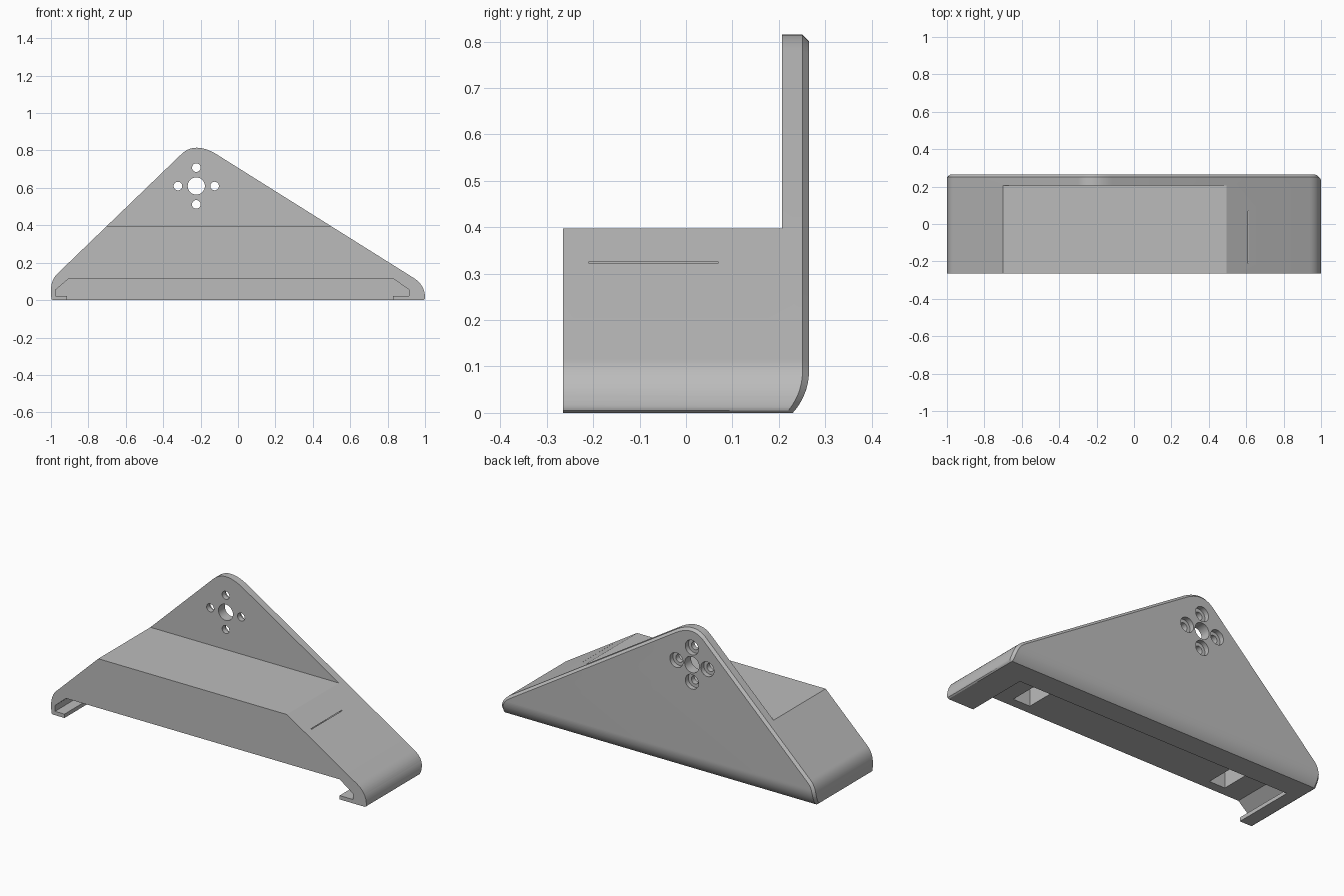
import bpy, bmesh, math
from mathutils import Vector

if "Cube" in bpy.data.objects:
    bpy.data.objects.remove(bpy.data.objects["Cube"], do_unlink=True)

FRONT, BACK, PLATE, CHAMFER = -0.265, 0.265, 0.207, 0.014

grey = bpy.data.materials.new("plain_grey")
grey.use_nodes = True
colour = (0.5, 0.5, 0.5, 1)
grey.diffuse_color = colour
grey.node_tree.nodes["Principled BSDF"].inputs["Base Color"].default_value = colour


def rounded(a, corner, b, n=10):
    """Curve from a to b, pulled towards the corner."""
    a, corner, b = Vector(a), Vector(corner), Vector(b)
    return [a.lerp(corner, i / n).lerp(corner.lerp(b, i / n), i / n) for i in range(n + 1)]


def loft(name, rings):
    """Solid through rings of (y, [(x, z), ...])."""
    bm = bmesh.new()
    loops = [[bm.verts.new((p[0], y, p[1])) for p in pts] for y, pts in rings]
    bm.faces.new(loops[0])
    bm.faces.new(loops[-1])
    for a, b in zip(loops, loops[1:]):
        for i in range(len(a)):
            j = (i + 1) % len(a)
            bm.faces.new((a[i], a[j], b[j], b[i]))
    bmesh.ops.recalc_face_normals(bm, faces=bm.faces)
    mesh = bpy.data.meshes.new(name)
    bm.to_mesh(mesh)
    bm.free()
    mesh.materials.append(grey)
    obj = bpy.data.objects.new(name, mesh)
    bpy.context.collection.objects.link(obj)
    return obj


def cut(target, y0, y1, pts):
    """Cut a prism running along y out of the target."""
    tool = loft("cutter", [(y0, pts), (y1, pts)])
    tool.hide_render = True
    mod = target.modifiers.new("cut", 'BOOLEAN')
    mod.object, mod.operation, mod.solver = tool, 'DIFFERENCE', 'EXACT'
    bpy.context.view_layer.objects.active = target
    bpy.ops.object.modifier_apply(modifier=mod.name)
    bpy.data.objects.remove(tool, do_unlink=True)


def box(x0, x1, z0, z1):
    return [(x0, z0), (x1, z0), (x1, z1), (x0, z1)]


def disc(x, z, r, n=32):
    return [(x + r * math.cos(i * math.tau / n), z + r * math.sin(i * math.tau / n)) for i in range(n)]


# Lopsided triangular outline with rounded corners
outline = [Vector((-0.99, 0)), Vector((-0.998, 0.006))]
outline += rounded((-1, 0.05), (-1, 0.11), (-0.965, 0.142))
outline += rounded((-0.30, 0.783), (-0.23, 0.847), (-0.12, 0.783))
outline += rounded((0.94, 0.118), (1, 0.08), (1, 0.012))
outline += [Vector((0.998, 0.005)), Vector((0.99, 0))]

# Smaller outline for the chamfered back rim
inner = []
for i, p in enumerate(outline):
    d = (outline[(i + 1) % len(outline)] - outline[i - 1]).normalized()
    q = p + Vector((d.y, -d.x)) * CHAMFER
    inner.append(Vector((q.x, p.y if p.y < 0.02 else q.y)))

bracket = loft("wall_bracket", [(FRONT, outline), (BACK - CHAMFER, outline), (BACK, inner)])

# Round the lower back edge
bm = bmesh.new()
bm.from_mesh(bracket.data)
HEIGHT, RADIUS = 0.09, 0.133
for i in range(1, 11):
    bmesh.ops.bisect_plane(bm, geom=bm.verts[:] + bm.edges[:] + bm.faces[:],
                           plane_co=(0, 0, HEIGHT * i / 10), plane_no=(0, 0, 1))
for v in bm.verts:
    if v.co.y > PLATE and v.co.z < HEIGHT:
        v.co.y -= RADIUS - math.sqrt(RADIUS ** 2 - (HEIGHT - v.co.z) ** 2)
bm.to_mesh(bracket.data)
bm.free()

# Flat top in front of the upright plate
cut(bracket, -0.5, PLATE, box(-1.2, 1.2, 0.397, 1.2))

# Sliding channel with lips at both ends, open below and in front
channel = [(-0.975, 0.022), (0.915, 0.022), (0.915, 0.055),
           (0.83, 0.115), (-0.905, 0.115), (-0.975, 0.055)]
cut(bracket, -0.5, 0.1, channel)
cut(bracket, -0.5, 0.1, box(-0.915, 0.83, -0.1, 0.03))

# Pockets in the channel roof; the left one breaks the slope as a slit
cut(bracket, -0.21, 0.07, box(0.505, 0.613, 0.1, 0.325))
cut(bracket, -0.21, 0.07, box(-0.77, -0.67, 0.1, 0.315))

# Central hole and four counterbored screw holes
HX, HZ = -0.223, 0.61
cut(bracket, 0.1, 0.4, disc(HX, HZ, 0.046))
for dx, dz in ((0.098, 0), (-0.098, 0), (0, 0.098), (0, -0.098)):
    cut(bracket, 0.1, 0.4, disc(HX + dx, HZ + dz, 0.023))
    cut(bracket, 0.237, 0.4, disc(HX + dx, HZ + dz, 0.042))

bpy.ops.object.select_all(action='DESELECT')
bracket.select_set(True)
bpy.context.view_layer.objects.active = bracket
bpy.ops.object.shade_smooth_by_angle(angle=math.radians(30))
